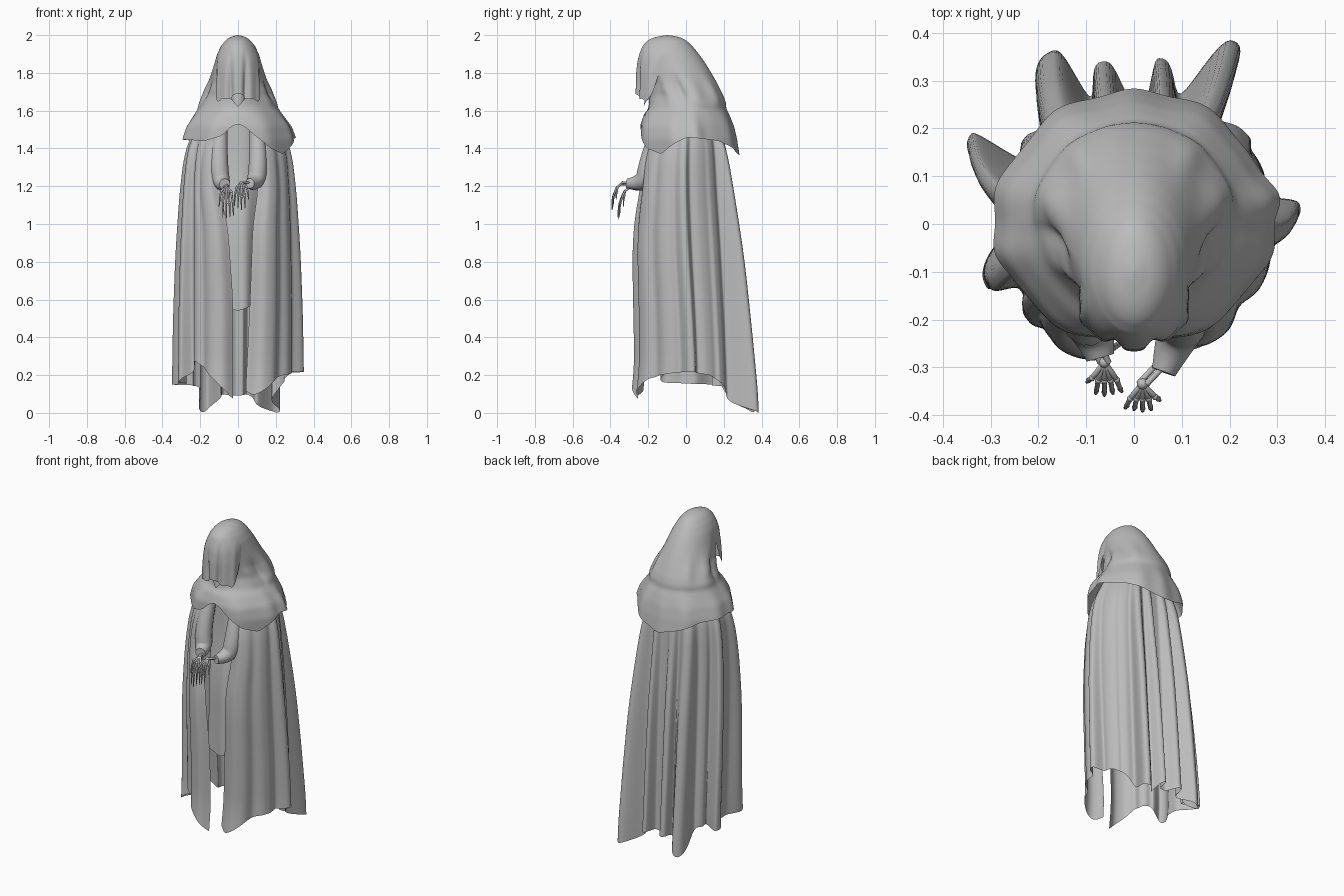
import bpy
from math import sin, cos, radians, exp
from mathutils import Vector

if "Cube" in bpy.data.objects:
    bpy.data.objects.remove(bpy.data.objects["Cube"])

GREY = (0.5, 0.5, 0.5, 1)
cloth = bpy.data.materials.new("grey cloth")
cloth.use_nodes = True
cloth.diffuse_color = GREY
cloth.node_tree.nodes["Principled BSDF"].inputs["Base Color"].default_value = GREY


def interp(table, x):
    """Linear lookup in rows of (key, values...) with rising keys."""
    if x <= table[0][0]:
        return table[0][1:]
    for low, high in zip(table, table[1:]):
        if x <= high[0]:
            f = (x - low[0]) / (high[0] - low[0])
            return [p + (q - p) * f for p, q in zip(low[1:], high[1:])]
    return table[-1][1:]


def soft(table, x, width):
    """Lookup averaged over a small window, for rounder profiles."""
    taps = [interp(table, x + k * width) for k in (-1, -0.5, 0, 0.5, 1)]
    return [sum(column) / len(taps) for column in zip(*taps)]


def drape(name, profile, hem, top, span, rows, cols, fold, edge=None, blur=0.0):
    """Hang cloth around the body. Angles start at the front and turn to the left.
    Profile rows are (z, half width, front y, back y, front narrowing)."""
    verts, faces = [], []
    for i in range(rows + 1):
        t = (i / rows) ** (1.8 if top > 1.95 else 1)
        for j in range(cols + 1):
            a = span[0] + (span[1] - span[0]) * j / cols
            z = top + (soft(hem, a % 360, 3)[0] - top) * t
            half, front, back, narrow = soft(profile, z, min(blur, top - z))
            out = fold(a % 360, z)
            turn = radians(a + (edge(a, z) if edge else 0))
            s, c = sin(turn), cos(turn)
            x = (half * (1 - narrow * max(c, 0)) + out) * s
            verts.append((x, (front + back) / 2 - ((back - front) / 2 + out) * c, z))
    n = cols + 1
    for i in range(rows):
        for j in range(cols):
            k = i * n + j
            faces.append((k, k + n, k + n + 1, k + 1))
    mesh = bpy.data.meshes.new(name)
    mesh.from_pydata(verts, [], faces)
    mesh.shade_smooth()
    mesh.materials.append(cloth)
    obj = bpy.data.objects.new(name, mesh)
    bpy.context.collection.objects.link(obj)


def tube(name, points, radii, sides=3):
    """Tapered round tube along a smooth path."""
    curve = bpy.data.curves.new(name, "CURVE")
    curve.dimensions = "3D"
    curve.bevel_depth = 1
    curve.bevel_resolution = sides
    curve.use_fill_caps = True
    spline = curve.splines.new("NURBS")
    spline.points.add(len(points) - 1)
    for p, co, r in zip(spline.points, points, radii):
        p.co = (*co, 1)
        p.radius = r
    spline.order_u = 3
    spline.use_endpoint_u = True
    spline.resolution_u = 6
    curve.materials.append(cloth)
    obj = bpy.data.objects.new(name, curve)
    bpy.context.collection.objects.link(obj)
    bpy.ops.object.select_all(action="DESELECT")
    obj.select_set(True)
    bpy.context.view_layer.objects.active = obj
    bpy.ops.object.convert(target="MESH")


def knob(name, co, r):
    bpy.ops.mesh.primitive_uv_sphere_add(segments=10, ring_count=6, radius=r, location=co)
    obj = bpy.context.object
    obj.name = name
    obj.data.shade_smooth()
    obj.data.materials.append(cloth)


def bumps(lobes, a, power=2):
    """Sum of rounded folds given as (angle, height, width)."""
    total = 0
    for at, height, width in lobes:
        d = abs((a - at + 180) % 360 - 180)
        total += height * exp(-(d / width) ** power)
    return total


# long cloak with deep pleats, open at the front
CLOAK = [(0.0, .28, -.27, .28, 0), (0.2, .28, -.24, .27, 0), (0.5, .285, -.25, .258, 0),
         (0.9, .283, -.272, .238, 0), (1.2, .277, -.262, .215, 0), (1.42, .262, -.235, .2, 0),
         (1.5, .24, -.2, .185, 0), (1.58, .17, -.15, .15, 0)]
CLOAK_HEM = [(8, .12), (15, .09), (25, .12), (40, .18), (55, .2), (88, .22), (115, .2), (135, .15),
             (149, 0), (154, 0), (165, .1), (180, .09), (197, .1), (212, 0), (216, 0), (226, .14),
             (255, .15), (285, .16), (312, .28), (325, .23), (340, .15), (352, .07)]
PLEATS = [(29, .045, 16), (66, .03, 14), (90, .08, 7), (115, .02, 12), (133, .03, 8),
          (151, .165, 6), (166, .085, 5), (191, .08, 6), (212, .13, 9), (232, .02, 6),
          (254, .12, 7), (286, .075, 8), (313, .04, 7), (337, .06, 16)]
# sideways lean that lays one pleat over its neighbour
LEANS = [(90, 4, 8), (133, -4, 8), (166, 5, 6), (212, -6, 9), (254, -12, 9), (286, 10, 9)]
DEPTH = [(0.1, 1.0), (0.8, .72), (1.2, .48), (1.4, .32), (1.55, .1)]
OPENING = [(0.1, 1, 3), (0.6, 7, 3), (1.0, 11, -4), (1.2, 20, -18), (1.45, 16, -15)]


def cloak_fold(a, z):
    curl = exp(-((a - 8) / 7) ** 2) + exp(-((a - 352) / 7) ** 2)
    return bumps(PLEATS, a, 3) * soft(DEPTH, z, .1)[0] - .008 - .02 * curl


def cloak_edge(a, z):
    left, right = soft(OPENING, z, .08)
    lean = bumps(LEANS, a) * soft(DEPTH, z, .1)[0]
    return left * max(0, 1 - a / 70) + right * max(0, 1 - (360 - a) / 70) + lean


drape("cloak", CLOAK, CLOAK_HEM, 1.58, (8, 352), 56, 360, cloak_fold, cloak_edge, .1)

# hood running down into the shoulder cape
HOOD = [(1.36, .295, -.245, .28, 0), (1.45, .294, -.25, .266, 0), (1.52, .27, -.247, .25, 0),
        (1.58, .232, -.225, .228, .05), (1.61, .213, -.2, .213, .12), (1.64, .205, -.195, .212, .2),
        (1.68, .183, -.195, .198, .28), (1.74, .158, -.21, .168, .28), (1.8, .14, -.232, .134, .2),
        (1.86, .122, -.24, .097, .1), (1.9, .11, -.243, .068, 0), (1.94, .091, -.232, .035, 0),
        (1.97, .068, -.205, .004, 0), (1.985, .05, -.178, -.022, 0), (1.995, .028, -.14, -.055, 0),
        (2.0, 0, -.098, -.098, 0)]
CAPE_HEM = [(0, 1.53), (8, 1.515), (20, 1.46), (35, 1.4), (55, 1.37), (72, 1.42), (90, 1.46),
            (130, 1.44), (160, 1.385), (180, 1.36), (200, 1.385), (230, 1.44), (270, 1.45),
            (325, 1.44), (342, 1.465), (352, 1.515), (360, 1.53)]
CAPE_FOLDS = [(30, .014, 14), (75, .014, 12), (100, .024, 9), (150, .015, 12), (180, .01, 10),
              (212, .015, 12), (255, .012, 11), (285, .014, 10), (330, .014, 13)]
HOOD_FOLDS = [(62, .012, 9), (105, .014, 12), (140, .01, 10), (220, .01, 10), (255, .014, 12),
              (298, .012, 9), (84, -.014, 8), (276, -.014, 8)]


def hood_fold(a, z):
    low = max(0, min(1, (1.62 - z) / .12))
    mid = exp(-((z - 1.7) / .07) ** 2)
    return bumps(CAPE_FOLDS, a) * low + bumps(HOOD_FOLDS, a) * mid - .006 * low


drape("hood_and_cape", HOOD, CAPE_HEM, 2.0, (0, 360), 64, 180, hood_fold, blur=.006)

# folded veil hanging from the hood over the face
VEIL = [(1.64, .116, -.268, -.04, 0), (1.8, .115, -.264, -.02, 0), (1.87, .112, -.256, 0, 0),
        (1.92, .1, -.24, .02, 0), (1.945, .087, -.228, .03, 0)]
VEIL_HEM = [(0, 1.69), (14, 1.685), (24, 1.66), (45, 1.665), (62, 1.645), (78, 1.7), (90, 1.8),
            (270, 1.8), (282, 1.7), (298, 1.645), (315, 1.665), (336, 1.66), (346, 1.685), (360, 1.69)]
VEIL_FOLDS = [(22, -.02, 8), (338, -.02, 8), (66, .008, 8), (294, .008, 8)]


def veil_fold(a, z):
    return bumps(VEIL_FOLDS, a) * max(0, min(1, (1.92 - z) / .2))


drape("face_veil", VEIL, VEIL_HEM, 1.945, (-92, 92), 30, 90, veil_fold, blur=.02)

# small pointed throat fold under the veil
THROAT = [(1.6, .03, -.225, -.15, 0), (1.7, .045, -.215, -.13, 0)]
drape("throat_fold", THROAT, [(0, 1.62), (90, 1.68), (270, 1.68), (360, 1.62)], 1.7,
      (-90, 90), 6, 20, lambda a, z: 0)

# inner robe seen through the opening
ROBE = [(0.5, .12, -.2, .06, 0), (1.0, .125, -.19, .08, 0), (1.25, .15, -.15, .1, 0),
        (1.6, .15, -.13, .1, 0)]
ROBE_HEM = [(0, .54), (40, .57), (90, .64), (180, .7), (270, .62), (320, .56), (360, .54)]
drape("inner_robe", ROBE, ROBE_HEM, 1.58, (0, 360), 30, 90,
      lambda a, z: .01 * sin(radians(a * 6)) * min(1, 1.6 - z), blur=.1)

# sleeves hanging from the cape and narrowing to the wrists
tube("left_sleeve", [(.1, -.15, 1.5), (.11, -.2, 1.33), (.095, -.22, 1.21), (.062, -.31, 1.215)],
     [.04, .05, .05, .026], 6)
tube("right_sleeve", [(-.095, -.15, 1.5), (-.105, -.2, 1.33), (-.09, -.21, 1.21), (-.07, -.28, 1.21)],
     [.04, .05, .05, .03], 6)


def hand(side, elbow, wrist, reach, drop, thumb):
    """Bony hand with two arm bones and five curled fingers."""
    elbow, wrist = Vector(elbow), Vector(wrist)
    for k in (-1, 1):
        shift = Vector((k * .008, 0, k * .004))
        tube(side + "_arm_bone", [elbow + shift, (elbow + wrist) / 2 + shift * 1.3, wrist + shift],
             [.007, .005, .007])
    knob(side + "_wrist", wrist, .012)
    for i in range(-2, 3):
        length = .6 if i == thumb else 1 - .06 * abs(i)
        knuckle = wrist + Vector((i * .012, -reach * .45, -.012))
        middle = wrist + Vector((i * .016, -reach * .85 * length, -drop * .42 * length))
        last = wrist + Vector((i * .018, -reach * length, -drop * .75 * length))
        tip = wrist + Vector((i * .019, -reach * .98 * length, -drop * length))
        tube(side + "_finger", [wrist, knuckle, middle, last, tip], [.006, .006, .005, .004, .002])
        for joint, r in zip(((knuckle * 3 + middle) / 4, (middle * 3 + last) / 4), (.007, .006)):
            knob(side + "_knuckle", joint, r)


hand("left", (.07, -.28, 1.215), (.018, -.335, 1.215), .058, .14, 2)
hand("right", (-.085, -.24, 1.22), (-.062, -.29, 1.195), .07, .17, -2)
